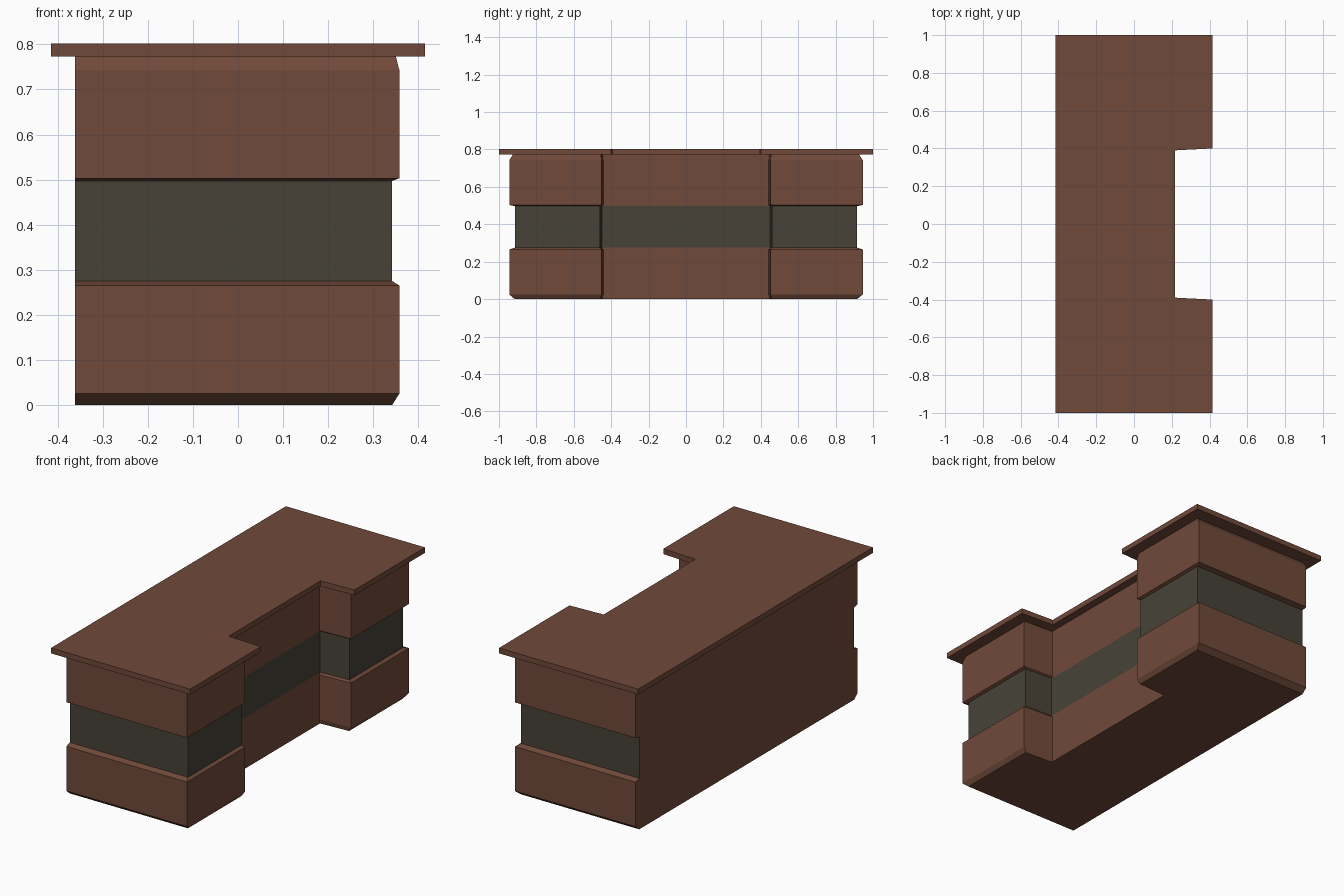
import bpy, bmesh

if "Cube" in bpy.data.objects:
    bpy.data.objects.remove(bpy.data.objects["Cube"])

def material(name, rgb):
    m = bpy.data.materials.new(name)
    m.diffuse_color = (*rgb, 1)
    m.use_nodes = True
    m.node_tree.nodes["Principled BSDF"].inputs["Base Color"].default_value = m.diffuse_color
    return m

brown = material("brown_wood", (0.165, 0.067, 0.042))
grey = material("dark_panel", (0.063, 0.055, 0.040))

def outline(back, front, recess, end, mouth, inner):
    """U-shaped plan: straight back, two wings, slightly tapered recess."""
    half = [(back, end), (front, end), (front, mouth), (recess, inner)]
    return [(x, -y) for x, y in half] + half[::-1]

def loft(name, rings, mats, grey_bands=()):
    """Stack (z, outline) rings into a closed solid with one flat back face."""
    bm = bmesh.new()
    loops = [[bm.verts.new((x, y, z)) for x, y in pts] for z, pts in rings]
    n = len(loops[0])
    for band, (a, b) in enumerate(zip(loops, loops[1:])):
        for i in range(n - 1):
            f = bm.faces.new((a[i], a[i + 1], b[i + 1], b[i]))
            f.material_index = int(band in grey_bands)
    bm.faces.new(loops[0][::-1])
    bm.faces.new(loops[-1])
    bm.faces.new([l[-1] for l in loops] + [l[0] for l in loops[::-1]])
    bmesh.ops.recalc_face_normals(bm, faces=bm.faces)
    me = bpy.data.meshes.new(name)
    bm.to_mesh(me)
    bm.free()
    for m in mats:
        me.materials.append(m)
    ob = bpy.data.objects.new(name, me)
    bpy.context.collection.objects.link(ob)
    return ob

# Counter body: chamfered lower and upper blocks around an inset grey band
profile = [  # z, front x, end y, recess mouth y
    (0.0, 0.342, 0.915, 0.458),
    (0.025, 0.358, 0.945, 0.452),
    (0.265, 0.358, 0.945, 0.452),
    (0.275, 0.342, 0.915, 0.460),
    (0.497, 0.342, 0.915, 0.460),
    (0.503, 0.358, 0.945, 0.452),
    (0.743, 0.358, 0.945, 0.452),
    (0.774, 0.350, 0.925, 0.455),
]
rings = [(z, outline(-0.362, x, 0.175, y, m, m - 0.01)) for z, x, y, m in profile]
loft("counter_body", rings, [brown, grey], grey_bands={3})

# Overhanging counter top
plan = outline(-0.415, 0.415, 0.218, 1.0, 0.40, 0.39)
loft("counter_top", [(0.773, plan), (0.802, plan)], [brown])
